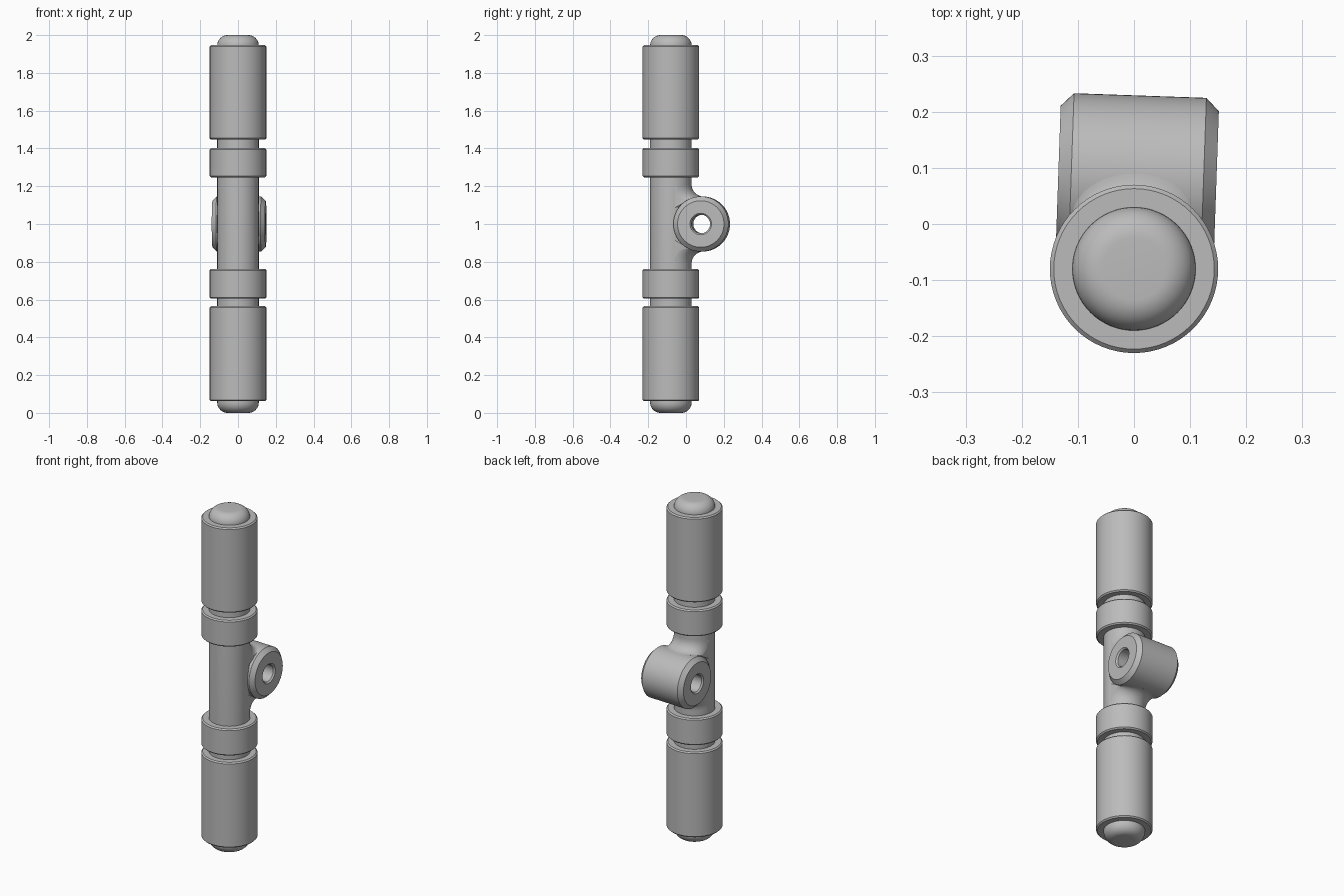
import bpy, bmesh, math
from mathutils import Matrix, Vector

cube = bpy.data.objects.get("Cube")
if cube:
    bpy.data.objects.remove(cube, do_unlink=True)

grey = bpy.data.materials.new("plain grey")
grey.use_nodes = True
grey.diffuse_color = (0.5, 0.5, 0.5, 1)
grey.node_tree.nodes["Principled BSDF"].inputs["Base Color"].default_value = grey.diffuse_color

AXIS_Y = -0.08
SHAFT_R = 0.11
LUG_R, LUG_Y = 0.146, 0.083


def finish(name, bm, matrix=Matrix()):
    bmesh.ops.remove_doubles(bm, verts=bm.verts, dist=1e-5)
    bmesh.ops.recalc_face_normals(bm, faces=bm.faces)
    mesh = bpy.data.meshes.new(name)
    bm.to_mesh(mesh)
    bm.free()
    mesh.materials.append(grey)
    obj = bpy.data.objects.new(name, mesh)
    bpy.context.collection.objects.link(obj)
    obj.matrix_world = matrix
    bpy.ops.object.select_all(action='DESELECT')
    obj.select_set(True)
    bpy.context.view_layer.objects.active = obj
    bpy.ops.object.shade_smooth_by_angle(angle=math.radians(30))
    return obj


def lathe(name, profile, matrix, closed=False, steps=64):
    """Revolve (radius, height) points about local z."""
    bm = bmesh.new()
    verts = [bm.verts.new((r, 0, z)) for r, z in profile]
    ends = verts[1:] + verts[:1] if closed else verts[1:]
    edges = [bm.edges.new(pair) for pair in zip(verts, ends)]
    bmesh.ops.spin(bm, geom=verts + edges, cent=(0, 0, 0), axis=(0, 0, 1),
                   angle=math.tau, steps=steps)
    return finish(name, bm, matrix)


upright = Matrix.Translation((0, AXIS_Y, 0))

# Shaft with rounded ends
round_r = 0.055
corner = [(SHAFT_R - round_r + round_r * math.cos(a), 2 - round_r + round_r * math.sin(a))
          for a in (math.pi / 2 * i / 10 for i in range(11))]
top_end = corner + [(0, 2)]
bottom_end = [(r, 2 - z) for r, z in reversed(top_end)]
lathe("shaft", bottom_end + top_end, upright)

# Grips and collars: rings with slightly softened rims
b = 0.007
for name, low, high in (("lower_grip", 0.062, 0.565), ("lower_collar", 0.605, 0.762),
                        ("upper_collar", 1.247, 1.402), ("upper_grip", 1.447, 1.947)):
    r = 0.15
    lathe(name, [(0.1, low), (r - b, low), (r, low + b), (r, high - b), (r - b, high),
                 (0.1, high)], upright, closed=True)

# Pivot lug: chamfered tube lying across the shaft, turned slightly
h, c, hole, sink = 0.141, 0.023, 0.049, 0.008
lug_profile = [(hole, sink - h), (hole + sink, -h), (LUG_R - c, -h), (LUG_R, c - h),
               (LUG_R, h - c), (LUG_R - c, h), (hole + sink, h), (hole, h - sink)]
lug_matrix = (Matrix.Translation((0.006, LUG_Y, 1)) @ Matrix.Rotation(math.radians(-2), 4, 'Z')
              @ Matrix.Rotation(math.pi / 2, 4, 'Y'))
lathe("pivot_lug", lug_profile, lug_matrix, closed=True)


# Concave webs blending the shaft into the lug
def web_section(x, side, fillet=0.062, steps=10):
    wall = AXIS_Y + math.sqrt(SHAFT_R ** 2 - x * x)
    cy = wall + fillet
    cz = math.sqrt((LUG_R + fillet) ** 2 - (cy - LUG_Y) ** 2)
    end = math.atan2(-cz, LUG_Y - cy) % math.tau
    points = []
    for i in range(steps + 1):
        a = math.pi + (end - math.pi) * i / steps
        points.append((cy + fillet * math.cos(a), cz + fillet * math.sin(a)))
    points += [(wall - 0.01, 0.08), (wall - 0.01, cz)]
    return [Vector((x, y, 1 + side * z)) for y, z in points]


for name, side in (("upper_web", 1), ("lower_web", -1)):
    bm = bmesh.new()
    rows = []
    for i in range(25):
        x = 0.108 * math.sin(math.pi * (i / 24 - 0.5))
        rows.append([bm.verts.new(p) for p in web_section(x, side)])
    n = len(rows[0])
    for p, q in zip(rows, rows[1:]):
        for j in range(n):
            k = (j + 1) % n
            bm.faces.new((p[j], p[k], q[k], q[j]))
    bm.faces.new(rows[0])
    bm.faces.new(rows[-1])
    finish(name, bm)
